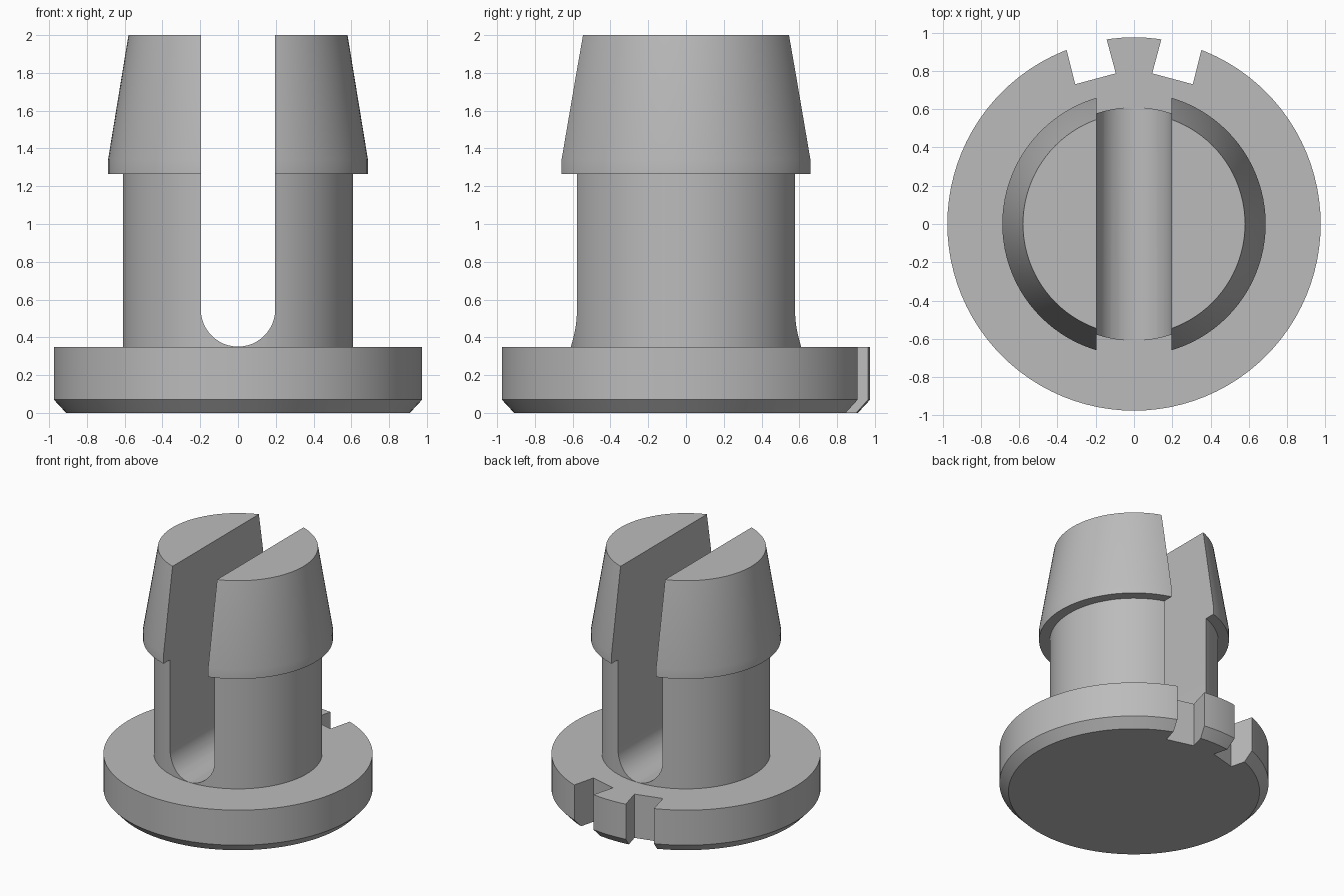
import bpy, bmesh, math
from mathutils import Matrix, Vector

cube = bpy.data.objects.get("Cube")
if cube:
    bpy.data.objects.remove(cube, do_unlink=True)

GREY = (0.5, 0.5, 0.5, 1)
mat = bpy.data.materials.new("light grey plastic")
mat.use_nodes = True
mat.diffuse_color = GREY
mat.node_tree.nodes["Principled BSDF"].inputs["Base Color"].default_value = GREY


def add_object(name, bm):
    bmesh.ops.recalc_face_normals(bm, faces=bm.faces)
    mesh = bpy.data.meshes.new(name)
    bm.to_mesh(mesh)
    bm.free()
    mesh.materials.append(mat)
    obj = bpy.data.objects.new(name, mesh)
    bpy.context.collection.objects.link(obj)
    return obj


def lathe(name, profile, sides=96):
    """Closed solid of revolution from (radius, height) points."""
    bm = bmesh.new()
    rings = []
    for r, z in profile:
        angles = [2 * math.pi * i / sides for i in range(sides)]
        rings.append([bm.verts.new((r * math.cos(a), r * math.sin(a), z)) for a in angles])
    for low, high in zip(rings, rings[1:]):
        for i in range(sides):
            j = (i + 1) % sides
            bm.faces.new((low[i], low[j], high[j], high[i]))
    bm.faces.new(rings[0])
    bm.faces.new(rings[-1])
    return add_object(name, bm)


def prism(name, outline, depth, matrix):
    """Extrude a flat outline by depth, then place it."""
    bm = bmesh.new()
    face = bm.faces.new([bm.verts.new((x, y, 0)) for x, y in outline])
    ext = bmesh.ops.extrude_face_region(bm, geom=[face])
    top = [v for v in ext["geom"] if isinstance(v, bmesh.types.BMVert)]
    bmesh.ops.translate(bm, verts=top, vec=Vector((0, 0, depth)))
    bm.transform(matrix)
    obj = add_object(name, bm)
    obj.hide_render = True
    return obj


def activate(obj):
    bpy.ops.object.select_all(action='DESELECT')
    obj.select_set(True)
    bpy.context.view_layer.objects.active = obj


def cut(obj, cutter):
    mod = obj.modifiers.new("cut", 'BOOLEAN')
    mod.operation = 'DIFFERENCE'
    mod.solver = 'EXACT'
    mod.object = cutter
    activate(obj)
    bpy.ops.object.modifier_apply(modifier=mod.name)
    bpy.data.objects.remove(cutter, do_unlink=True)


# Chamfered base disc
base = lathe("base_flange", [(0.91, 0), (0.975, 0.07), (0.975, 0.35)])

# Slanted notches on the back rim, leaving a flared tab between them
for side in (-1, 1):
    notch = [(0.095, 0.787), (0.307, 0.73), (0.375, 1.0), (0.158, 1.02)]
    outline = [(side * x, y) for x, y in notch]
    cut(base, prism("notch_cutter", outline, 1, Matrix.Translation((0, 0, -0.3))))

# Post with a barbed, tapered head
post = lathe("split_post", [(0.61, 0.2), (0.61, 1.265), (0.688, 1.265), (0.688, 1.34), (0.58, 2)])

# Round-bottomed slot through the post from front to back
half, centre = 0.197, 0.548
arc = [math.pi * (1 + i / 24) for i in range(25)]
slot = [(half * math.cos(a), centre + half * math.sin(a)) for a in arc]
slot += [(half, 2.3), (-half, 2.3)]
turn = Matrix.Translation((0, 1, 0)) @ Matrix.Rotation(math.pi / 2, 4, 'X')
cut(post, prism("slot_cutter", slot, 2, turn))

for obj in (base, post):
    activate(obj)
    bpy.ops.object.shade_smooth_by_angle(angle=math.radians(25))
